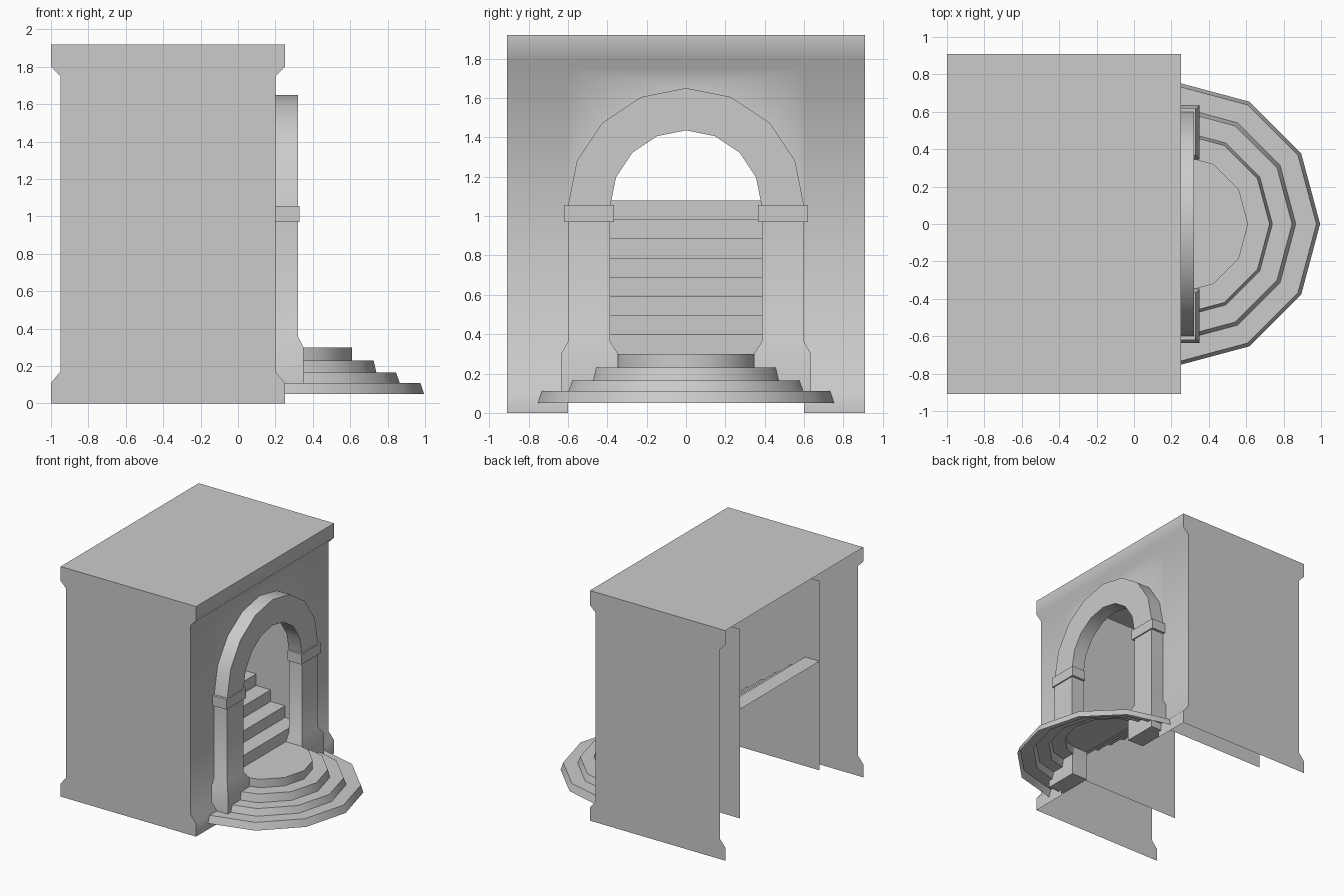
import bpy, bmesh, math

cube = bpy.data.objects.get("Cube")
if cube:
    bpy.data.objects.remove(cube, do_unlink=True)

stone = bpy.data.materials.new("grey_stone")
stone.use_nodes = True
colour = (0.6, 0.6, 0.6, 1)
stone.diffuse_color = colour
stone.node_tree.nodes["Principled BSDF"].inputs["Base Color"].default_value = colour
parts = []


def build(name, faces, recalc=False):
    """Make an object from a list of faces, each a list of points."""
    bm = bmesh.new()
    for face in faces:
        bm.faces.new([bm.verts.new(p) for p in face])
    bmesh.ops.remove_doubles(bm, verts=bm.verts, dist=0.0005)
    if recalc:
        bmesh.ops.recalc_face_normals(bm, faces=bm.faces)
    mesh = bpy.data.meshes.new(name)
    bm.to_mesh(mesh)
    bm.free()
    mesh.materials.append(stone)
    ob = bpy.data.objects.new(name, mesh)
    bpy.context.collection.objects.link(ob)
    parts.append(ob)


def strip(rows):
    """Quads between neighbouring rows of points."""
    return [[a[i], a[i + 1], b[i + 1], b[i]]
            for a, b in zip(rows, rows[1:]) for i in range(len(a) - 1)]


def extrude_y(profile, y0, y1):
    return strip([[(x, y0, z), (x, y1, z)] for x, z in profile])


def arc(radius, x):
    angles = [math.pi * i / 8 for i in range(9)]
    return [(x, radius * math.cos(a), 1.05 + radius * math.sin(a)) for a in angles]


FRONT, BACK, HALF, TOP = 0.25, -1.0, 0.91, 1.92
INSET = 0.05
OUTER, INNER = 0.60, 0.385
HALL, HALL_END = 0.525, -0.865
WALL = FRONT - INSET

# Flared edge shared by the front wall and the side walls
flare = [(0, 0), (0, 0.11), (INSET, 0.17), (INSET, 1.75), (0, 1.80), (0, TOP)]
front_profile = [(FRONT - d, z) for d, z in flare]

# Front wall with the arched opening
faces = extrude_y(front_profile, OUTER, HALF) + extrude_y(front_profile, -HALF, -OUTER)
faces += extrude_y(front_profile[3:], -OUTER, OUTER)
faces.append(arc(OUTER, WALL) + [(WALL, -OUTER, 1.75), (WALL, OUTER, 1.75)])
faces = [f if i == len(faces) - 1 else f[::1] for i, f in enumerate(faces)]
build("front_wall", faces, True)

# Side walls and roof
for side, name in ((1, "left_wall"), (-1, "right_wall")):
    outline = [(x, side * HALF, z) for x, z in front_profile]
    outline += [(BACK + d, side * HALF, z) for d, z in reversed(flare)]
    build(name, [outline[::-side]])
build("roof", [[(BACK, -HALF, TOP), (FRONT, -HALF, TOP),
                (FRONT, HALF, TOP), (BACK, HALF, TOP)]])

# Inner hall walls, facing the stairs
for side, name in ((1, "left_hall_wall"), (-1, "right_hall_wall")):
    y = side * HALL
    panel = [(HALL_END, y, 0.17), (WALL, y, 0.17), (WALL, y, 1.75), (HALL_END, y, 1.75)]
    build(name, [panel[::side]])

# Straight flight of stairs
count, low, high = 8, 0.30, 1.08
run, rise = (WALL - HALL_END) / count, (high - low) / count
path = [(WALL, low)]
for i in range(count):
    path += [(WALL - run * i, low + rise * (i + 1)),
             (WALL - run * (i + 1), low + rise * (i + 1))]
build("stairs", [f[::-1] for f in extrude_y(path, HALL, -HALL)])

# Half-round entrance steps, open underneath
tiers = [(0.755, 0.05), (0.735, 0.11), (0.625, 0.11), (0.605, 0.165),
         (0.50, 0.165), (0.485, 0.23), (0.37, 0.23), (0.37, 0.30)]


def half_ring(r, z):
    ring = [(0.24 + r * math.cos(a), r * math.sin(a), z)
            for a in (math.radians(30 * k) for k in range(-3, 4))]
    return [(WALL, -r, z)] + ring + [(WALL, r, z)]


rings = [half_ring(r, z) for r, z in tiers]
build("entrance_steps", strip(rings) + [rings[-1]])

# Landing between the pillars and the stairs
for side, name in ((1, "left_landing"), (-1, "right_landing")):
    a, b = side * 0.37, side * HALL
    quad = [(WALL, a, low), (0.24, a, low), (0.24, b, low), (WALL, b, low)]
    build(name, [quad[::side]])


def loft(name, sections):
    """Solid column from rectangles given as (y0, y1, depth, z)."""
    loops = [[(WALL, a, z), (x, a, z), (x, b, z), (WALL, b, z)] for a, b, x, z in sections]
    sides = strip([l + l[:1] for l in loops])
    build(name, sides + [loops[0][::-1], loops[-1]], True)


# Pillars with flared feet, and their capitals
for side, name in ((1, "left"), (-1, "right")):
    foot, shaft, cap = [tuple(side * y for y in pair) for pair in
                        ((0.345, 0.635), (INNER, OUTER), (0.365, 0.62))]
    loft(name + "_pillar", [foot + (0.35, 0.05), foot + (0.35, 0.30),
                            shaft + (0.32, 0.36), shaft + (0.32, 1.05)])
    loft(name + "_capital", [cap + (0.33, 0.97), cap + (0.33, 1.055)])

# Arch ring
loops = [arc(OUTER, WALL), arc(OUTER, 0.32), arc(INNER, 0.32), arc(INNER, WALL)]
build("arch", strip(loops + loops[:1]), True)

# Smooth shading with sharp corners kept
bpy.ops.object.select_all(action='DESELECT')
for ob in parts:
    ob.select_set(True)
bpy.context.view_layer.objects.active = parts[0]
bpy.ops.object.shade_smooth_by_angle(angle=math.radians(50))
